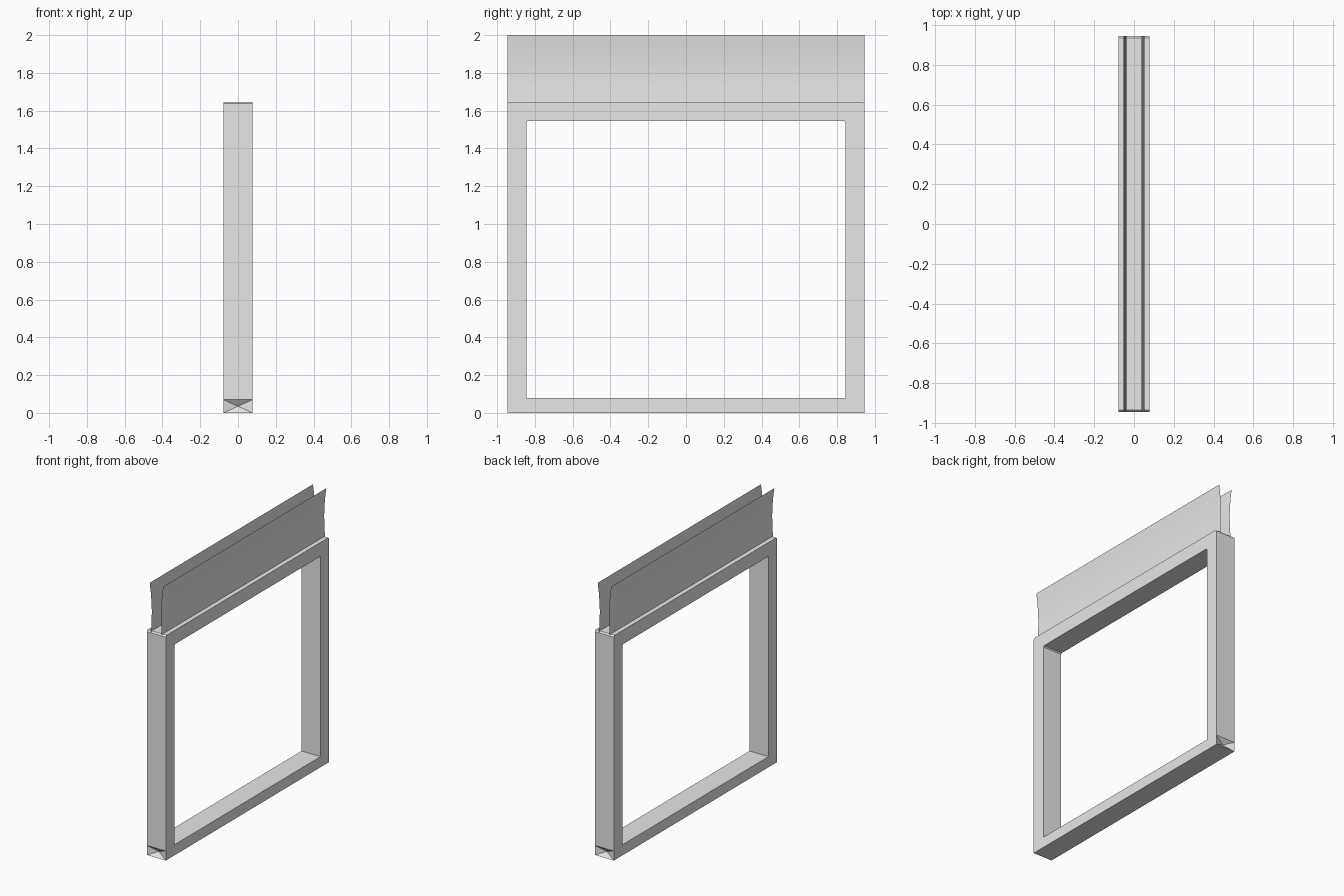
import bpy, bmesh
from mathutils import Vector

if "Cube" in bpy.data.objects:
    bpy.data.objects.remove(bpy.data.objects["Cube"])

gray = bpy.data.materials.new("plain_gray")
gray.diffuse_color = (0.8, 0.8, 0.8, 1)
gray.use_nodes = True
gray.node_tree.nodes["Principled BSDF"].inputs["Base Color"].default_value = gray.diffuse_color


def add_object(name, bm):
    mesh = bpy.data.meshes.new(name)
    bm.to_mesh(mesh)
    bm.free()
    mesh.materials.append(gray)
    obj = bpy.data.objects.new(name, mesh)
    bpy.context.collection.objects.link(obj)
    return obj


# Frame: outer and inner outlines (y, z) with clipped top corners
HALF_X, HALF_Y = 0.077, 0.945
right_outer = [(HALF_Y, 0), (HALF_Y, 0.07), (HALF_Y, 1.637), (HALF_Y - 0.01, 1.647)]
right_inner = [(0.845, 0.078), (0.845, 0.09), (0.845, 1.537), (0.837, 1.545)]


def mirrored(half):
    return half + [(-y, z) for y, z in reversed(half)]


bm = bmesh.new()
rings = []
for outline in (mirrored(right_outer), mirrored(right_inner)):
    for x in (-HALF_X, HALF_X):
        rings.append([bm.verts.new((x, y, z)) for y, z in outline])
out_back, out_front, in_back, in_front = rings
n = len(out_back)
end_caps = []
for i in range(n):
    j = (i + 1) % n
    for a, b in ((out_back, out_front), (out_front, in_front),
                 (in_front, in_back), (in_back, out_back)):
        f = bm.faces.new((a[i], a[j], b[j], b[i]))
        if a is out_back and i in (0, n - 2):
            end_caps.append(f)
bmesh.ops.recalc_face_normals(bm, faces=bm.faces[:])

# Dented foot at each end of the bottom rail
for v in bmesh.ops.poke(bm, faces=end_caps)["verts"]:
    v.co.y *= 0.97
add_object("frame", bm)

# Two thin flared sheets above the frame
profile = [(0.045, 1.63), (0.041, 1.68), (0.038, 1.74), (0.037, 1.80),
           (0.040, 1.87), (0.046, 1.94), (0.054, 2.0)]
for side, name in ((-1, "left_sheet"), (1, "right_sheet")):
    bm = bmesh.new()
    rows = [[bm.verts.new((side * x, y, z)) for y in (-HALF_Y, HALF_Y)]
            for x, z in profile]
    for a, b in zip(rows, rows[1:]):
        f = bm.faces.new((a[0], a[1], b[1], b[0]))
        f.smooth = True
        f.normal_update()
        if f.normal.dot(Vector((side, 0, 0))) < 0:
            f.normal_flip()
    add_object(name, bm)
